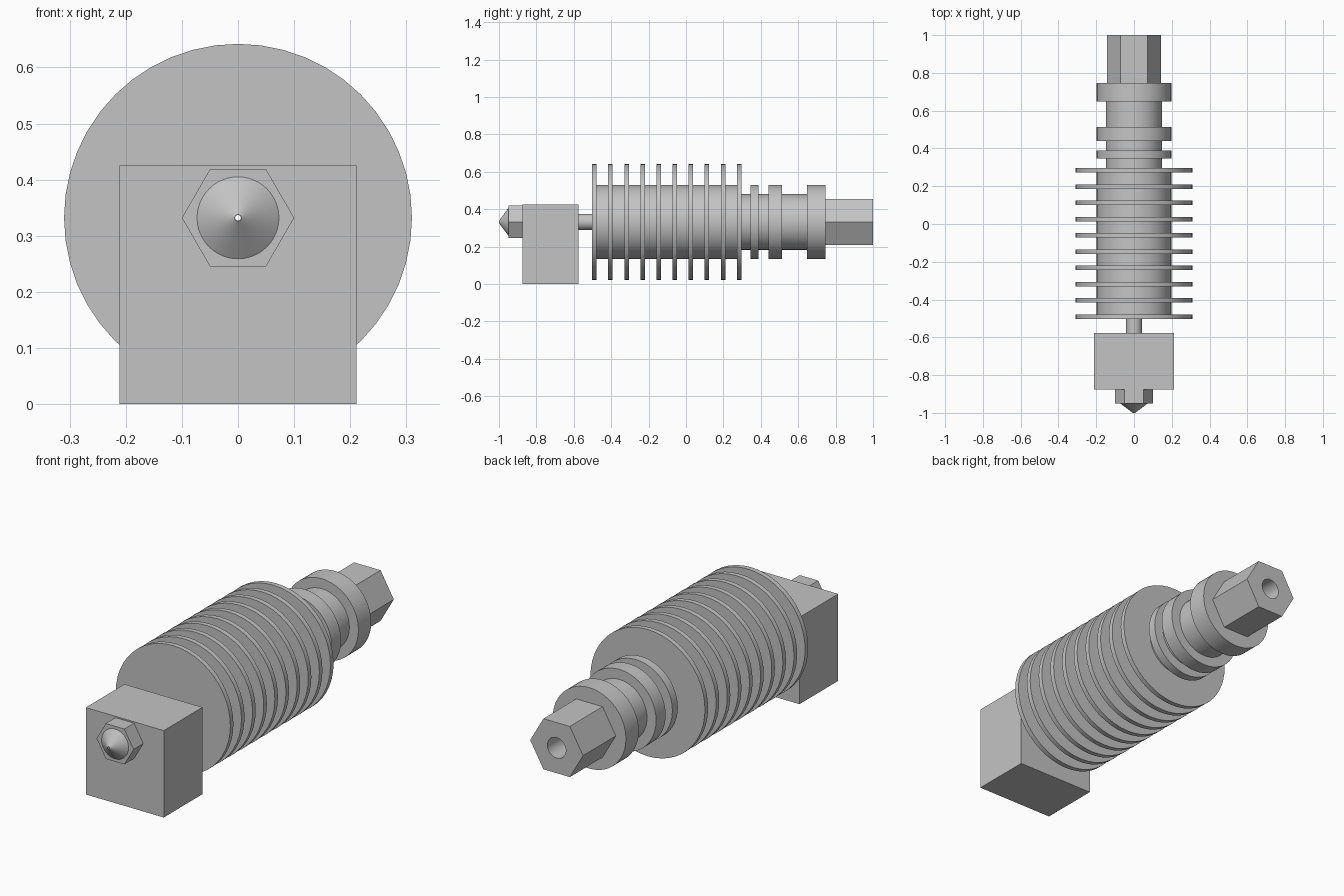
import bpy, bmesh, math
from mathutils import Matrix

AXIS_Z = 0.332
SEGMENTS = 48

default = bpy.data.objects.get("Cube")
if default:
    bpy.data.objects.remove(default, do_unlink=True)

# One plain grey metal
metal = bpy.data.materials.new("grey metal")
metal.use_nodes = True
GREY = (0.55, 0.55, 0.55, 1)
metal.diffuse_color = GREY
metal.node_tree.nodes["Principled BSDF"].inputs["Base Color"].default_value = GREY


def finish(name, bm, smooth=True):
    bmesh.ops.recalc_face_normals(bm, faces=bm.faces)
    mesh = bpy.data.meshes.new(name)
    bm.to_mesh(mesh)
    bm.free()
    obj = bpy.data.objects.new(name, mesh)
    bpy.context.collection.objects.link(obj)
    mesh.materials.append(metal)
    if smooth:
        bpy.ops.object.select_all(action="DESELECT")
        obj.select_set(True)
        bpy.context.view_layer.objects.active = obj
        bpy.ops.object.shade_smooth_by_angle(angle=math.radians(30))
    return obj


def lathe(name, outline):
    """Spin a closed outline of (y, radius) points about the long axis."""
    bm = bmesh.new()
    rings = []
    for y, r in outline:
        angles = [math.tau * i / SEGMENTS for i in range(SEGMENTS)]
        rings.append([bm.verts.new((r * math.cos(a), y, AXIS_Z + r * math.sin(a)))
                      for a in angles])
    for k, ring in enumerate(rings):
        after = rings[(k + 1) % len(rings)]
        for i in range(SEGMENTS):
            j = (i + 1) % SEGMENTS
            bm.faces.new((ring[i], ring[j], after[j], after[i]))
    return finish(name, bm)


def prism(name, sides, radius, y0, y1, smooth=False):
    """Regular prism along y with two corners on the x axis."""
    bm = bmesh.new()
    bmesh.ops.create_cone(bm, cap_ends=True, segments=sides, radius1=radius,
                          radius2=radius, depth=y1 - y0)
    place = Matrix.Translation((0, (y0 + y1) / 2, AXIS_Z))
    turn = Matrix.Rotation(math.pi / 2, 4, "X")
    spin = Matrix.Identity(4)
    corner = max(bm.verts, key=lambda v: v.co.x).co
    if abs(corner.x - radius) > 1e-4:
        spin = Matrix.Rotation(math.pi / sides, 4, "Z")
    bmesh.ops.transform(bm, matrix=place @ turn @ spin, verts=bm.verts)
    return finish(name, bm, smooth)


def bore(obj, radius):
    """Drill a round hole right through a part along the long axis."""
    cutter = prism(obj.name + "_bore_cutter", SEGMENTS, radius, -1.2, 1.2, True)
    cutter.hide_render = True
    cutter.hide_set(True)
    cutter.display_type = "WIRE"
    mod = obj.modifiers.new("bore", "BOOLEAN")
    mod.operation = "DIFFERENCE"
    mod.solver = "EXACT"
    mod.object = cutter
    # Bake the hole so the cutter can go
    deps = bpy.context.evaluated_depsgraph_get()
    baked = bpy.data.meshes.new_from_object(obj.evaluated_get(deps))
    obj.modifiers.clear()
    obj.data = baked
    obj.data.materials.clear()
    obj.data.materials.append(metal)
    bpy.data.objects.remove(cutter, do_unlink=True)


# Heat sink: finned core, then a neck with three collars
CORE, FIN, NECK, BORE = 0.198, 0.31, 0.149, 0.05
steps = []
for i in range(10):
    y = -0.502 + i * 0.086
    steps.append((y, y + 0.024, FIN))
    if i < 9:
        steps.append((y + 0.024, y + 0.086, CORE))
previous = steps[-1][1]
for y0, y1 in [(0.346, 0.388), (0.44, 0.514), (0.648, 0.747)]:
    steps += [(previous, y0, NECK), (y0, y1, CORE)]
    previous = y1
outline = [(y, r) for y0, y1, r in steps for y in (y0, y1)]
outline += [(previous, BORE), (steps[0][0], BORE)]
lathe("heat_sink", outline)

# Hexagonal inlet at the back
inlet = prism("hex_inlet", 6, 0.143, 0.747, 1.0)
bore(inlet, BORE)

# Thin tube joining the heat sink and the heater block
lathe("heat_break", [(-0.8, 0.043), (-0.49, 0.043), (-0.49, 0.02), (-0.8, 0.02)])
lathe("heat_break_flange", [(-0.502, 0.055), (-0.49, 0.055), (-0.49, 0.02), (-0.502, 0.02)])

# Heater block, hanging below the axis
bm = bmesh.new()
bmesh.ops.create_cube(bm, size=1)
bmesh.ops.scale(bm, vec=(0.422, 0.299, 0.425), verts=bm.verts)
bmesh.ops.translate(bm, vec=(0, -0.7255, 0.2125), verts=bm.verts)
block = finish("heater_block", bm, smooth=False)
bore(block, 0.03)

# Nozzle: hex nut and drilled cone tip
nut = prism("nozzle_hex", 6, 0.1, -0.95, -0.874)
bore(nut, 0.006)
lathe("nozzle_tip", [(-1.0, 0.006), (-0.95, 0.073), (-0.949, 0.073), (-0.949, 0.005), (-1.0, 0.005)])
